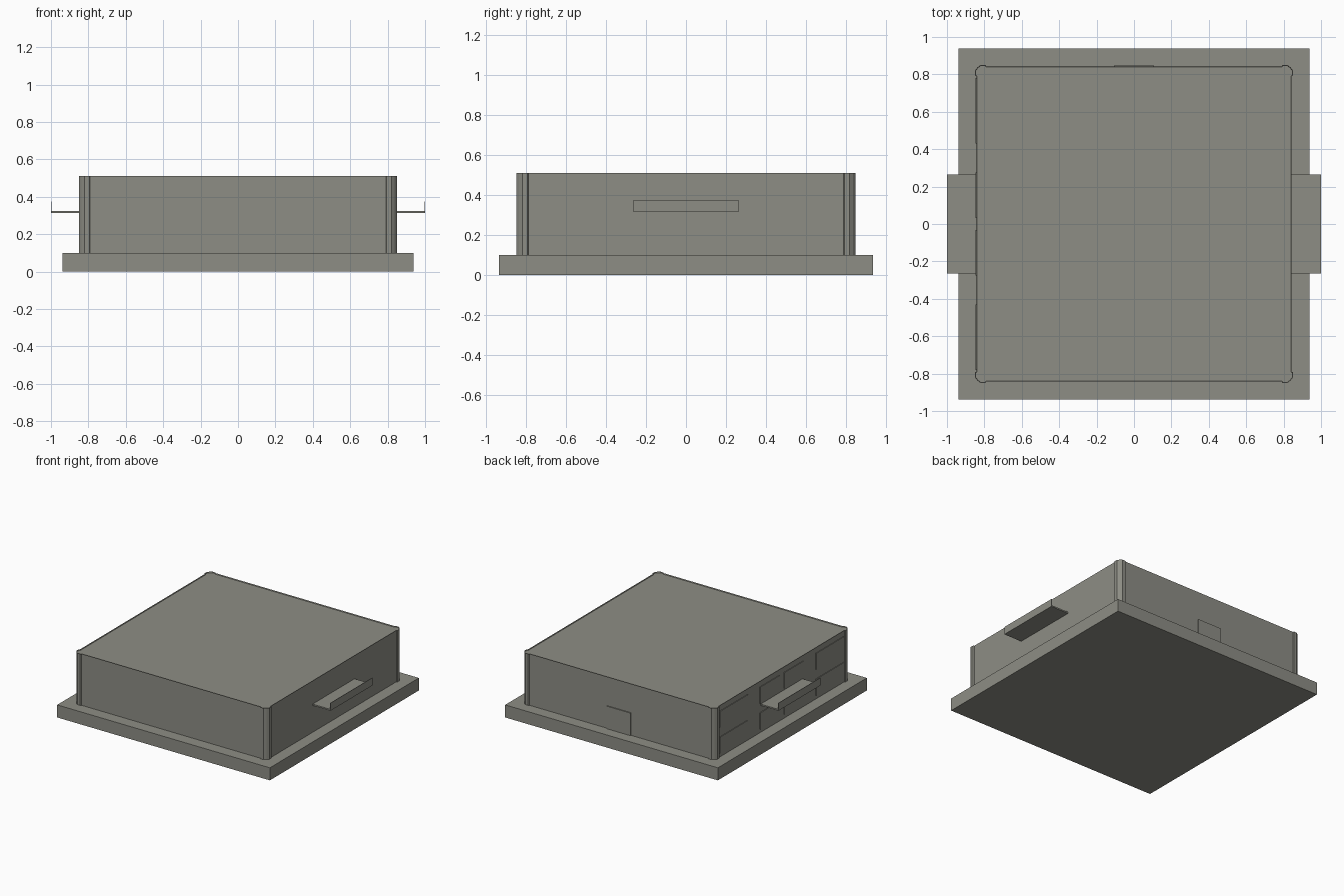
import bpy, bmesh

if "Cube" in bpy.data.objects:
    bpy.data.objects.remove(bpy.data.objects["Cube"])

mat = bpy.data.materials.new("warm grey")
mat.diffuse_color = (0.27, 0.27, 0.235, 1)
mat.use_nodes = True
mat.node_tree.nodes["Principled BSDF"].inputs["Base Color"].default_value = mat.diffuse_color


def finish(name, bm):
    bmesh.ops.recalc_face_normals(bm, faces=bm.faces)
    me = bpy.data.meshes.new(name)
    bm.to_mesh(me)
    bm.free()
    me.materials.append(mat)
    ob = bpy.data.objects.new(name, me)
    bpy.context.collection.objects.link(ob)
    return ob


def prism(bm, pts, z0, z1):
    """Extrude a flat outline upwards and return its top face."""
    face = bm.faces.new([bm.verts.new((x, y, z0)) for x, y in pts])
    new = bmesh.ops.extrude_face_region(bm, geom=[face], use_keep_orig=True)["geom"]
    bmesh.ops.translate(bm, vec=(0, 0, z1 - z0),
                        verts=[v for v in new if isinstance(v, bmesh.types.BMVert)])
    return next(f for f in new if isinstance(f, bmesh.types.BMFace))


def box(name, x0, x1, y0, y1, z0, z1):
    bm = bmesh.new()
    prism(bm, [(x0, y0), (x1, y0), (x1, y1), (x0, y1)], z0, z1)
    return finish(name, bm)


# ground slab
box("base_slab", -0.937, 0.937, -0.937, 0.937, 0, 0.1)

# main block: one outline with slightly raised, chamfered corner strips
corner = [(0.842, 0.79), (0.85, 0.795), (0.85, 0.82), (0.837, 0.837),
          (0.82, 0.85), (0.795, 0.85), (0.79, 0.842)]
outline = []
for sx, sy in ((1, 1), (-1, 1), (-1, -1), (1, -1)):
    pts = [(sx * x, sy * y) for x, y in corner]
    outline += pts if sx * sy > 0 else pts[::-1]
bm = bmesh.new()
top = prism(bm, outline, 0.1, 0.51)
bmesh.ops.recalc_face_normals(bm, faces=bm.faces)
# shallow sunken roof inside a thin rim
bmesh.ops.inset_region(bm, faces=[top], thickness=0.003, depth=0)
bmesh.ops.translate(bm, verts=top.verts, vec=(0, 0, -0.008))
finish("main_block", bm)

# side ledges with a thin upturned lip
for side, s in (("left", -1), ("right", 1)):
    xs = sorted((s * 0.84, s * 1.0))
    box(side + "_ledge", *xs, -0.264, 0.264, 0.314, 0.325)
    xs = sorted((s * 0.996, s * 1.0))
    box(side + "_ledge_lip", *xs, -0.264, 0.264, 0.325, 0.375)

# windows on the left wall, two rows of four
for row, (z0, z1) in enumerate(((0.13, 0.26), (0.335, 0.465))):
    for a, b in ((0.43, 0.78), (0.033, 0.275)):
        for s in (-1, 1):
            y0, y1 = sorted((s * a, s * b))
            box("window_row_%d" % (row + 1), -0.847, -0.84, y0, y1, z0, z1)

# door on the back wall
box("back_door", -0.105, 0.105, 0.84, 0.85, 0.1, 0.28)
